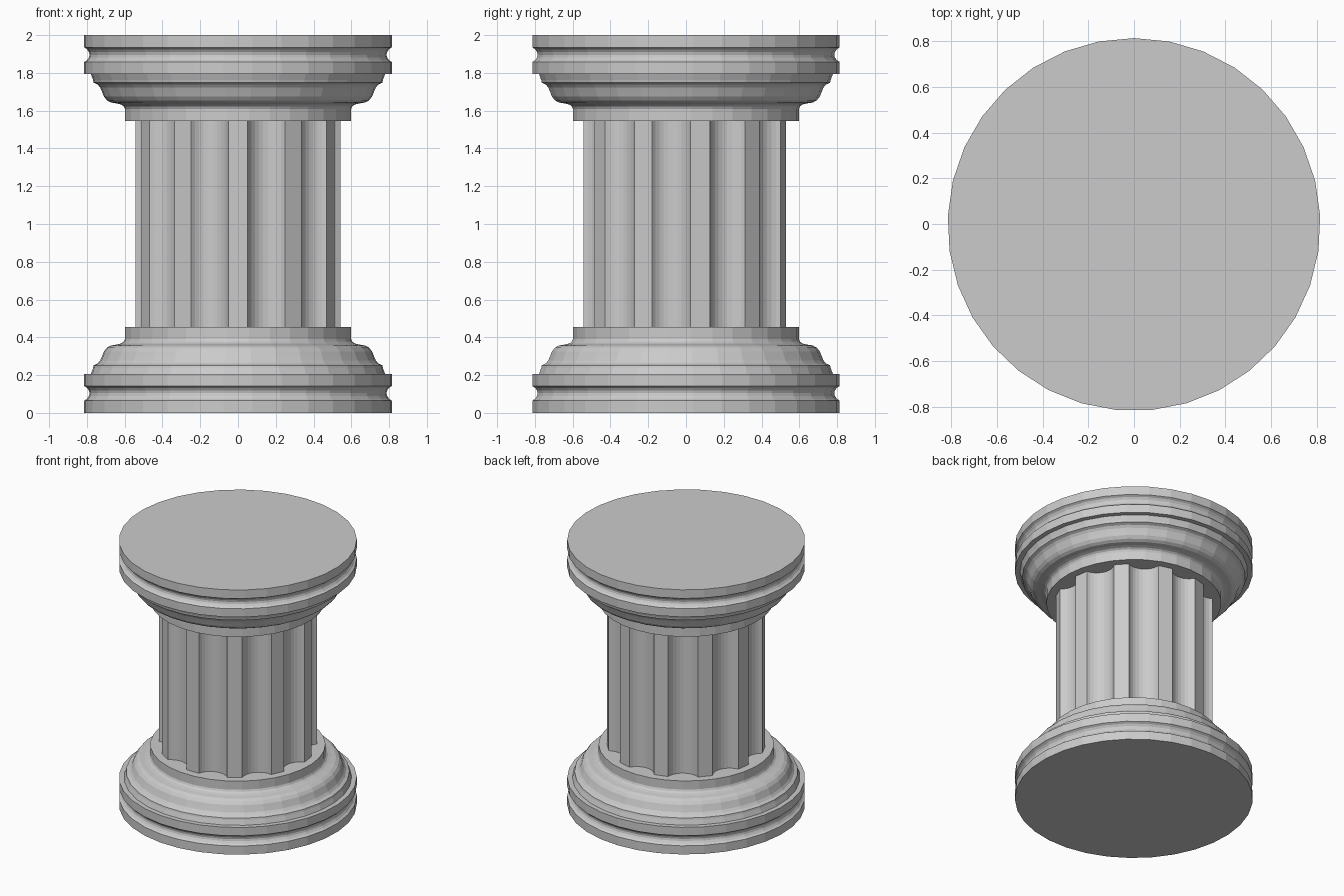
import bpy, bmesh, math

if "Cube" in bpy.data.objects:
    bpy.data.objects.remove(bpy.data.objects["Cube"])

SIDES = 33          # ring segments, one vertex on +y
FLUTES = 11         # one flute per three ring segments
STEP = 2 * math.pi / SIDES
Y_OFF = -0.002      # recentre the odd-sided ring


def finish(bm, name):
    bmesh.ops.recalc_face_normals(bm, faces=bm.faces)
    me = bpy.data.meshes.new(name)
    bm.to_mesh(me)
    bm.free()
    ob = bpy.data.objects.new(name, me)
    bpy.context.collection.objects.link(ob)
    return ob


def lathe(name, profile):
    bm = bmesh.new()
    rings = []
    for r, z in profile:
        rings.append([bm.verts.new((r * math.sin(i * STEP),
                                    r * math.cos(i * STEP) + Y_OFF, z))
                      for i in range(SIDES)])
    for a, b in zip(rings, rings[1:]):
        for i in range(SIDES):
            j = (i + 1) % SIDES
            bm.faces.new((a[i], a[j], b[j], b[i]))
    bm.faces.new(rings[0])
    bm.faces.new(rings[-1])
    return finish(bm, name)


# Base mouldings: plinth with scotia, step, ogee, collar
profile = [
    (0.815, 0), (0.815, 0.065),
    (0.80, 0.075), (0.79, 0.09), (0.787, 0.104), (0.79, 0.118), (0.80, 0.132),
    (0.815, 0.142), (0.815, 0.205),
    (0.78, 0.205), (0.768, 0.238), (0.765, 0.252),
    (0.743, 0.262), (0.73, 0.278), (0.72, 0.302), (0.711, 0.325),
    (0.695, 0.345), (0.673, 0.357), (0.64, 0.362),
    (0.618, 0.368), (0.606, 0.377), (0.60, 0.39), (0.60, 0.455),
]
lathe("base", profile)

# Capital is the base upside down
lathe("capital", [(r, 2 - z) for r, z in profile])

# Fluted shaft: flat fillets alternating with circular-arc flutes
R, DEPTH, ARC = 0.542, 0.06, 10
half = R * math.sin(STEP)
rad = (half ** 2 + DEPTH ** 2) / (2 * DEPTH)
span = math.asin(half / rad)
centre = R * math.cos(STEP) - DEPTH + rad
outline = []
for f in range(FLUTES):
    t = 2 * math.pi * f / FLUTES
    for k in range(ARC + 1):
        a = span * (2 * k / ARC - 1)
        u, v = rad * math.sin(a), centre - rad * math.cos(a)
        outline.append((u * math.cos(t) + v * math.sin(t),
                        v * math.cos(t) - u * math.sin(t) + Y_OFF))
bm = bmesh.new()
low = [bm.verts.new((x, y, 0.455)) for x, y in outline]
high = [bm.verts.new((x, y, 1.545)) for x, y in outline]
n = len(outline)
for i in range(n):
    j = (i + 1) % n
    bm.faces.new((low[i], low[j], high[j], high[i]))
finish(bm, "fluted_shaft")
